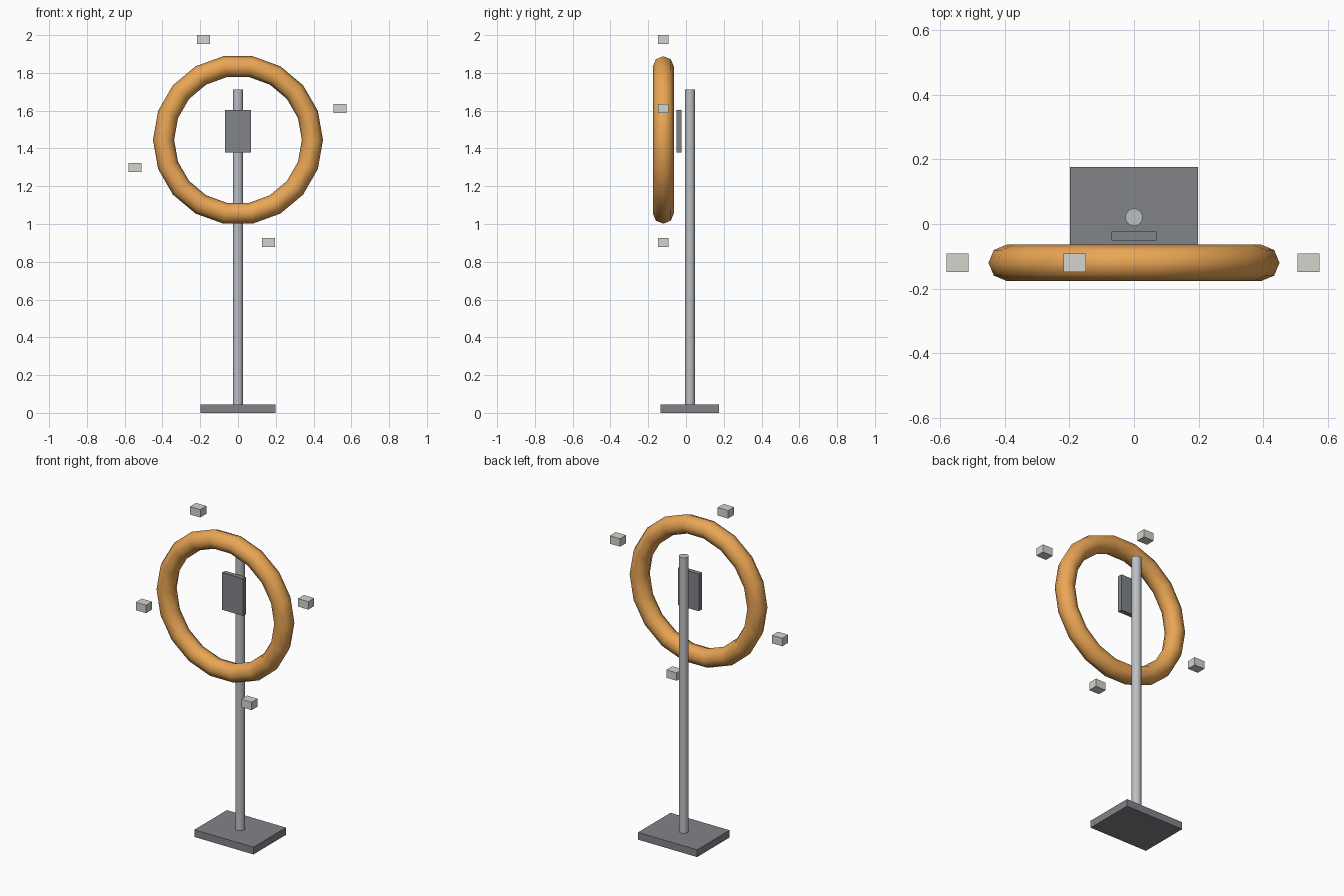
import bpy, bmesh
from math import pi, cos, sin, radians

if "Cube" in bpy.data.objects:
    bpy.data.objects.remove(bpy.data.objects["Cube"])


def material(name, rgb):
    m = bpy.data.materials.new(name)
    m.diffuse_color = (*rgb, 1)
    m.use_nodes = True
    m.node_tree.nodes["Principled BSDF"].inputs["Base Color"].default_value = m.diffuse_color
    return m


orange = material("orange", (0.82, 0.38, 0.09))
dark = material("dark_grey", (0.22, 0.23, 0.25))
steel = material("steel", (0.5, 0.52, 0.55))
pale = material("pale_grey", (0.66, 0.66, 0.62))


def box(name, center, size, mat):
    bpy.ops.mesh.primitive_cube_add(size=1, location=center)
    ob = bpy.context.object
    ob.name = name
    ob.scale = size
    bpy.ops.object.transform_apply(location=False, rotation=False, scale=True)
    ob.data.materials.append(mat)
    return ob


# Base plate and the sensor panel in front of the pole
box("base_plate", (0, 0.021, 0.022), (0.395, 0.31, 0.044), dark)
box("panel", (0, -0.037, 1.49), (0.14, 0.028, 0.225), dark)

# Pole
z0, z1 = 0.04, 1.711
bpy.ops.mesh.primitive_cylinder_add(vertices=16, radius=0.027, depth=z1 - z0,
                                    location=(0, 0.021, (z0 + z1) / 2))
pole = bpy.context.object
pole.name = "pole"
pole.data.materials.append(steel)
bpy.ops.object.shade_smooth_by_angle(angle=radians(40))

# Upright ring, 18 segments with an octagonal tube
bpy.ops.mesh.primitive_torus_add(major_segments=18, minor_segments=8,
                                 major_radius=0.394, minor_radius=0.056,
                                 location=(0, -0.12, 1.445),
                                 rotation=(pi / 2, 0, 0))
ring = bpy.context.object
ring.name = "ring"
ring.data.materials.append(orange)
bpy.ops.object.shade_smooth()

# Small blocks floating around the ring
for i, (x, z) in enumerate([(-0.183, 1.976), (0.54, 1.612),
                            (-0.546, 1.3), (0.161, 0.902)]):
    box(f"floating_block_{i + 1}", (x, -0.12, z), (0.069, 0.057, 0.048), pale)
